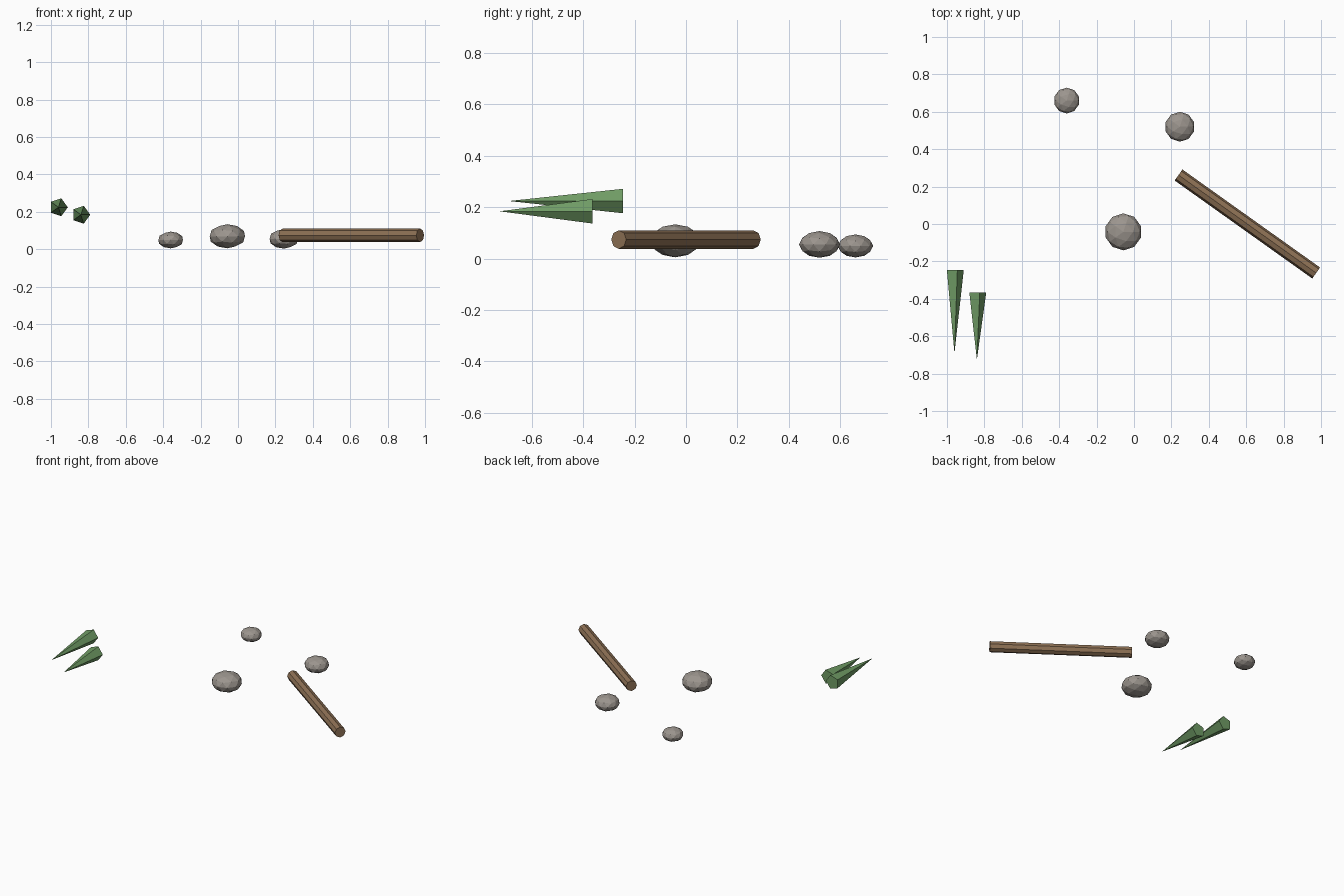
import bpy
from math import pi
from mathutils import Vector, Matrix

if "Cube" in bpy.data.objects:
    bpy.data.objects.remove(bpy.data.objects["Cube"])


def material(name, rgb):
    m = bpy.data.materials.new(name)
    m.diffuse_color = (*rgb, 1)
    m.use_nodes = True
    m.node_tree.nodes["Principled BSDF"].inputs["Base Color"].default_value = m.diffuse_color
    return m


STONE = material("stone", (0.33, 0.30, 0.27))
WOOD = material("wood", (0.27, 0.165, 0.09))
LEAF = material("leaf", (0.16, 0.33, 0.13))


def finish(name, mat):
    ob = bpy.context.object
    ob.name = name
    ob.data.materials.append(mat)
    return ob


def rock(name, x, y, z, r):
    bpy.ops.mesh.primitive_ico_sphere_add(subdivisions=2, radius=r, location=(x, y, z))
    finish(name, STONE).scale.z = 0.65


def spike(name, x, z, y_base, y_tip, r=0.05):
    # five-sided cone lying along -y, one corner of its base towards +x
    bpy.ops.mesh.primitive_cone_add(vertices=5, radius1=r, radius2=0, depth=y_base - y_tip)
    ob = finish(name, LEAF)
    first = ob.data.vertices[0].co
    turn = Vector((first.x, first.y)).angle_signed(Vector((1, 0)))
    ob.data.transform(Matrix.Rotation(pi / 2, 4, 'X') @ Matrix.Rotation(-turn, 4, 'Z'))
    ob.location = (x, (y_base + y_tip) / 2, z)


# Flattened stones
rock("large_stone", -0.057, -0.042, 0.069, 0.099)
rock("medium_stone", 0.245, 0.52, 0.055, 0.08)
rock("small_stone", -0.36, 0.66, 0.049, 0.069)

# Fallen log
a, b = Vector((0.238, 0.262, 0.074)), Vector((0.974, -0.262, 0.074))
bpy.ops.mesh.primitive_cylinder_add(vertices=8, radius=0.036, depth=(b - a).length,
                                    location=(a + b) / 2)
log = finish("log", WOOD)
log.rotation_euler = (b - a).to_track_quat('Z', 'Y').to_euler()

# Green spikes
spike("long_spike", -0.96, 0.224, -0.245, -0.69)
spike("short_spike", -0.84, 0.184, -0.365, -0.726)
